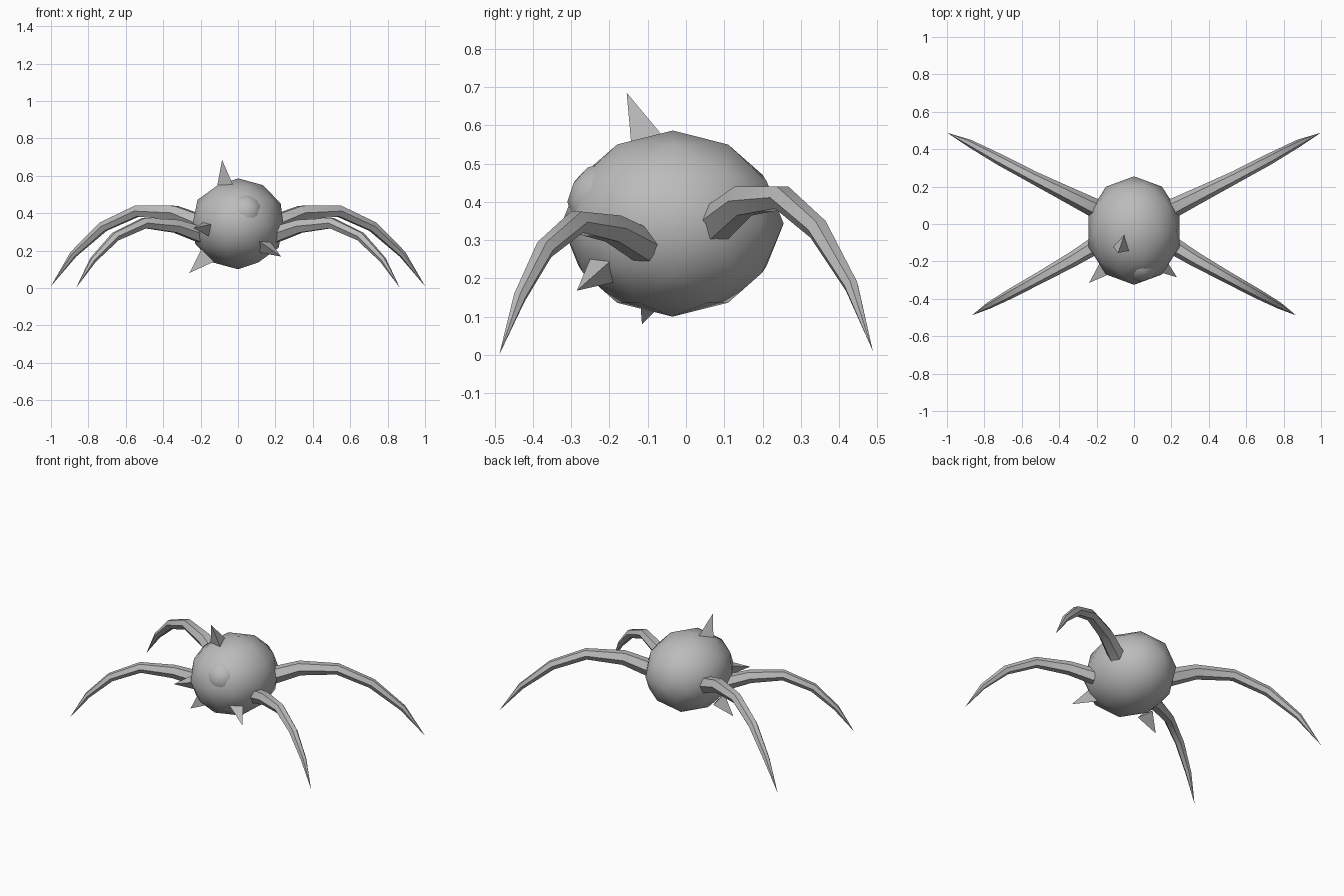
import bpy, bmesh, math
from mathutils import Vector

if "Cube" in bpy.data.objects:
    bpy.data.objects.remove(bpy.data.objects["Cube"])

grey = bpy.data.materials.new("grey")
grey.diffuse_color = (0.5, 0.5, 0.5, 1)
grey.use_nodes = True
grey.node_tree.nodes["Principled BSDF"].inputs["Base Color"].default_value = grey.diffuse_color


def add_object(name, bm, angle=180):
    bmesh.ops.recalc_face_normals(bm, faces=bm.faces)
    mesh = bpy.data.meshes.new(name)
    bm.to_mesh(mesh)
    bm.free()
    mesh.materials.append(grey)
    ob = bpy.data.objects.new(name, mesh)
    bpy.context.collection.objects.link(ob)
    bpy.ops.object.select_all(action='DESELECT')
    ob.select_set(True)
    bpy.context.view_layer.objects.active = ob
    bpy.ops.object.shade_smooth_by_angle(angle=math.radians(angle))
    return ob


def ball(name, centre, radii):
    bm = bmesh.new()
    bmesh.ops.create_icosphere(bm, subdivisions=2, radius=1)
    bmesh.ops.scale(bm, vec=radii, verts=bm.verts)
    bmesh.ops.translate(bm, vec=centre, verts=bm.verts)
    return add_object(name, bm)


def spike(name, base, tip, radius, turn):
    # three-sided cone from base centre to tip
    base, tip = Vector(base), Vector(tip)
    axis = (tip - base).normalized()
    u = axis.orthogonal().normalized()
    v = axis.cross(u)
    bm = bmesh.new()
    ring = []
    for i in range(3):
        a = math.radians(turn + 120 * i)
        ring.append(bm.verts.new(base + radius * (u * math.cos(a) + v * math.sin(a))))
    top = bm.verts.new(tip)
    bm.faces.new(ring)
    for i in range(3):
        bm.faces.new((ring[i], ring[(i + 1) % 3], top))
    return add_object(name, bm, 30)


def leg(name, path, side, sides=6):
    # tapered tube through (x, y, z, radius) points, ending in a sharp tip
    pts = [Vector((p[0] * side, p[1], p[2])) for p in path]
    across = (pts[-1] - pts[0]).cross(Vector((0, 0, 1))).normalized()
    bm = bmesh.new()
    rings = []
    for i, p in enumerate(pts[:-1]):
        d = (pts[i + 1] - pts[max(i - 1, 0)]).normalized()
        up = d.cross(across).normalized()
        rings.append([bm.verts.new(p + path[i][3] * (
            across * math.cos(2 * math.pi * k / sides) + up * math.sin(2 * math.pi * k / sides)))
            for k in range(sides)])
    tip = bm.verts.new(pts[-1])
    bm.faces.new(rings[0])
    for k in range(sides):
        n = (k + 1) % sides
        for a, b in zip(rings, rings[1:]):
            bm.faces.new((a[k], a[n], b[n], b[k]))
        bm.faces.new((rings[-1][k], rings[-1][n], tip))
    return add_object(name, bm, 50)


# Round body and bulging eye
ball("body", (0, -0.035, 0.343), (0.255, 0.29, 0.243))
ball("eye", (0.035, -0.205, 0.4), (0.105, 0.105, 0.105))

# Spikes around the front half
spike("top_spike", (-0.062, -0.105, 0.545), (-0.085, -0.155, 0.685), 0.055, 30)
spike("side_spike", (-0.14, -0.22, 0.325), (-0.24, -0.315, 0.32), 0.055, 60)
spike("lower_spike", (-0.165, -0.09, 0.17), (-0.26, -0.115, 0.08), 0.055, 0)
spike("front_spike", (0.12, -0.2, 0.24), (0.23, -0.285, 0.168), 0.055, 0)

# Arched legs, mirrored left and right
back = [(0.2, 0.08, 0.345, 0.052), (0.34, 0.15, 0.402, 0.044), (0.54, 0.25, 0.411, 0.034),
        (0.72, 0.345, 0.328, 0.03), (0.88, 0.432, 0.18, 0.02), (1.0, 0.488, 0.01, 0)]
front = [(0.2, -0.11, 0.285, 0.047), (0.33, -0.19, 0.33, 0.04), (0.5, -0.285, 0.347, 0.032),
         (0.655, -0.37, 0.275, 0.027), (0.775, -0.435, 0.15, 0.018), (0.866, -0.488, 0.0, 0)]
for label, side in (("right", 1), ("left", -1)):
    leg("back_leg_" + label, back, side)
    leg("front_leg_" + label, front, side)
